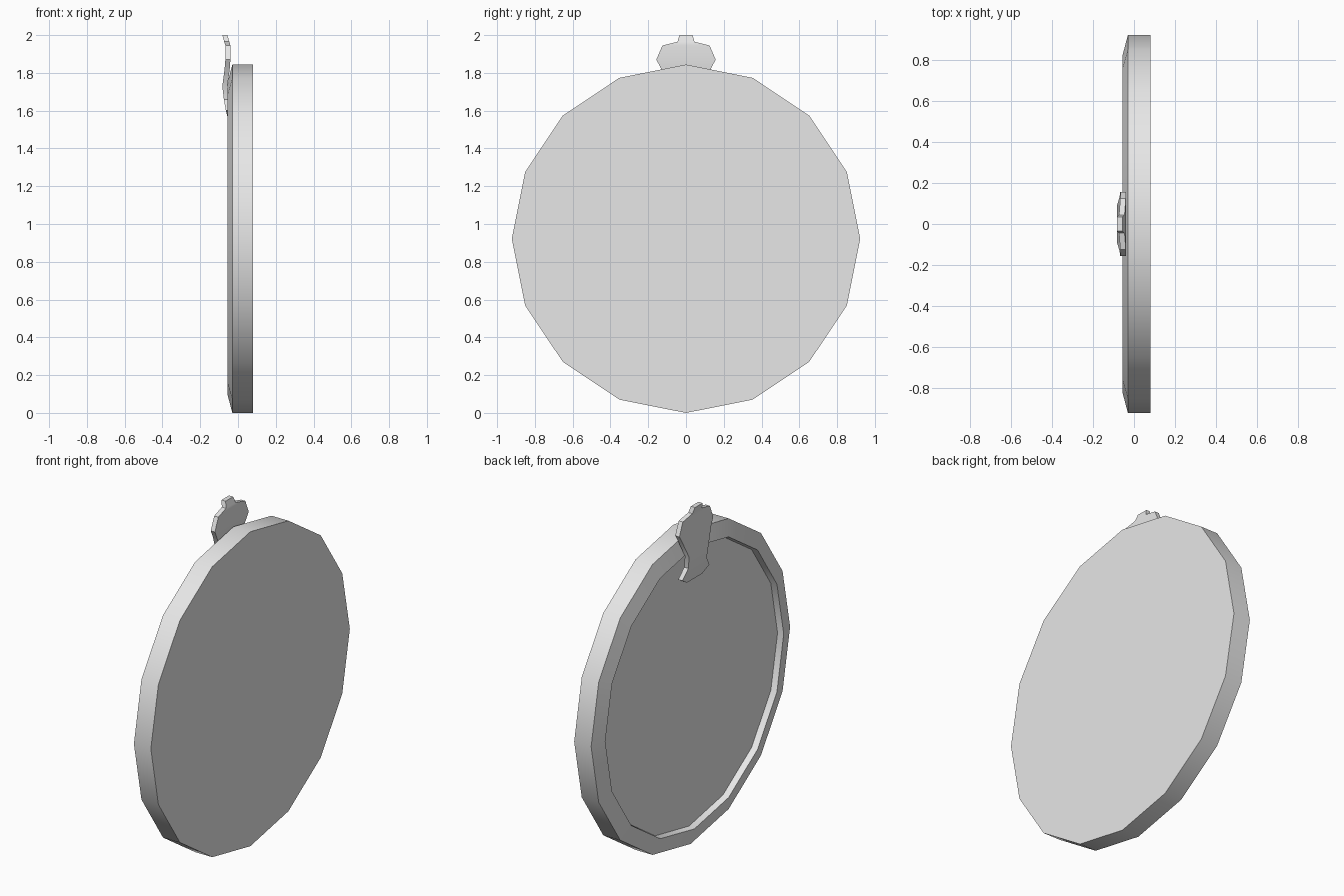
import bpy, bmesh, math

if "Cube" in bpy.data.objects:
    bpy.data.objects.remove(bpy.data.objects["Cube"], do_unlink=True)

grey = bpy.data.materials.new("light grey")
grey.use_nodes = True
grey.diffuse_color = (0.8, 0.8, 0.8, 1)
grey.node_tree.nodes["Principled BSDF"].inputs["Base Color"].default_value = (0.8, 0.8, 0.8, 1)


def bridge_rings(name, rings):
    """Skin a list of equal-sized point rings and cap both ends."""
    bm = bmesh.new()
    loops = [[bm.verts.new(p) for p in ring] for ring in rings]
    n = len(loops[0])
    for a, b in zip(loops, loops[1:]):
        for i in range(n):
            j = (i + 1) % n
            bm.faces.new((a[i], a[j], b[j], b[i]))
    bm.faces.new(loops[0])
    bm.faces.new(loops[-1])
    bmesh.ops.recalc_face_normals(bm, faces=bm.faces)
    mesh = bpy.data.meshes.new(name)
    bm.to_mesh(mesh)
    bm.free()
    mesh.materials.append(grey)
    obj = bpy.data.objects.new(name, mesh)
    bpy.context.collection.objects.link(obj)
    bpy.ops.object.select_all(action='DESELECT')
    obj.select_set(True)
    bpy.context.view_layer.objects.active = obj
    bpy.ops.object.shade_smooth_by_angle(angle=math.radians(35))
    return obj


# Round case: flat back, straight rim, sloped bezel and recessed dial
SIDES = 16
RADIUS = 0.922


def circle(x, r):
    angles = [2 * math.pi * i / SIDES for i in range(SIDES)]
    return [(x, r * math.sin(a), RADIUS + r * math.cos(a)) for a in angles]


case_profile = [(0.08, RADIUS), (-0.03, RADIUS), (-0.055, 0.827), (-0.02, 0.82)]
bridge_rings("round_case", [circle(x, r) for x, r in case_profile])

# Curved clasp hanging over the top of the bezel: height, half width, front x
THICKNESS = 0.027
clasp_rows = [
    (1.565, 0.07, -0.055), (1.60, 0.125, -0.064), (1.66, 0.085, -0.075),
    (1.73, 0.09, -0.083), (1.82, 0.13, -0.071), (1.87, 0.157, -0.067),
    (1.945, 0.125, -0.067), (1.965, 0.045, -0.073), (2.0, 0.035, -0.083),
]
bridge_rings("top_clasp", [
    [(x, -w, z), (x, w, z), (x + THICKNESS, w, z), (x + THICKNESS, -w, z)]
    for z, w, x in clasp_rows])
